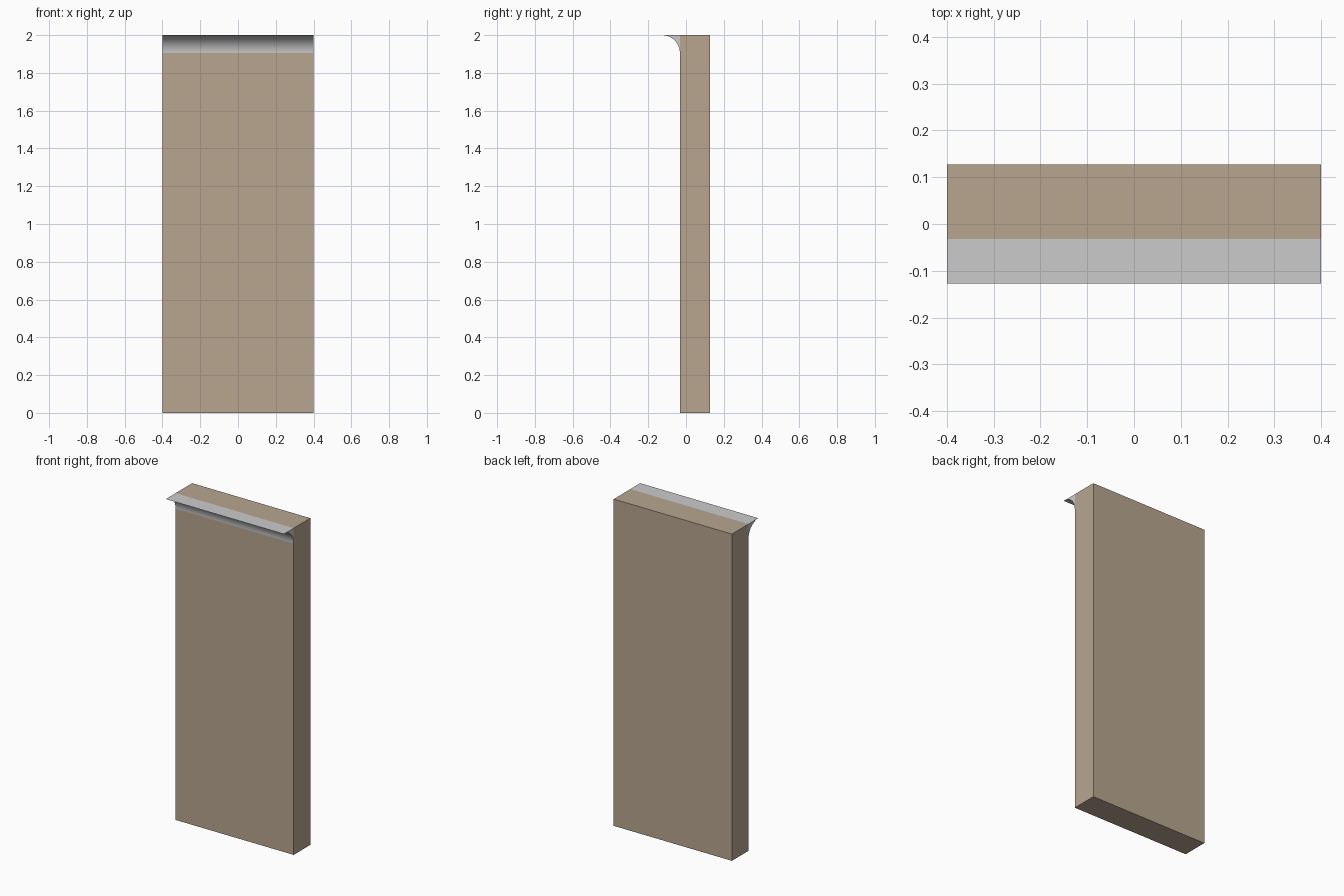
import bpy, bmesh, math

if "Cube" in bpy.data.objects:
    bpy.data.objects.remove(bpy.data.objects["Cube"])

HALF_W, HEIGHT = 0.4, 2.0
BACK, FACE, LIP = 0.1275, -0.0325, -0.1275
RADIUS = FACE - LIP


def extrude_profile(name, profile, color=None):
    """Extrude a (y, z) profile across the full width."""
    bm = bmesh.new()
    face = bm.faces.new([bm.verts.new((-HALF_W, y, z)) for y, z in profile])
    result = bmesh.ops.extrude_face_region(bm, geom=[face])
    moved = [v for v in result["geom"] if isinstance(v, bmesh.types.BMVert)]
    bmesh.ops.translate(bm, verts=moved, vec=(2 * HALF_W, 0, 0))
    bmesh.ops.recalc_face_normals(bm, faces=bm.faces)
    mesh = bpy.data.meshes.new(name)
    bm.to_mesh(mesh)
    bm.free()
    obj = bpy.data.objects.new(name, mesh)
    bpy.context.collection.objects.link(obj)
    if color:
        mat = bpy.data.materials.new(name + "_tan")
        mat.diffuse_color = color
        mat.use_nodes = True
        mat.node_tree.nodes["Principled BSDF"].inputs["Base Color"].default_value = mat.diffuse_color
        mesh.materials.append(mat)
    return obj


# Upright slab
extrude_profile("wall_slab",
                [(FACE, 0), (BACK, 0), (BACK, HEIGHT), (FACE, HEIGHT)],
                (0.48, 0.38, 0.28, 1))

# Concave quarter-round moulding under the top front edge
steps = 16
arc = [(LIP + RADIUS * math.cos(math.pi / 2 * i / steps),
        HEIGHT - RADIUS + RADIUS * math.sin(math.pi / 2 * i / steps))
       for i in range(steps + 1)]
cove = extrude_profile("cove_moulding", arc + [(FACE, HEIGHT)])
bpy.context.view_layer.objects.active = cove
cove.select_set(True)
bpy.ops.object.shade_smooth_by_angle(angle=math.radians(30))
